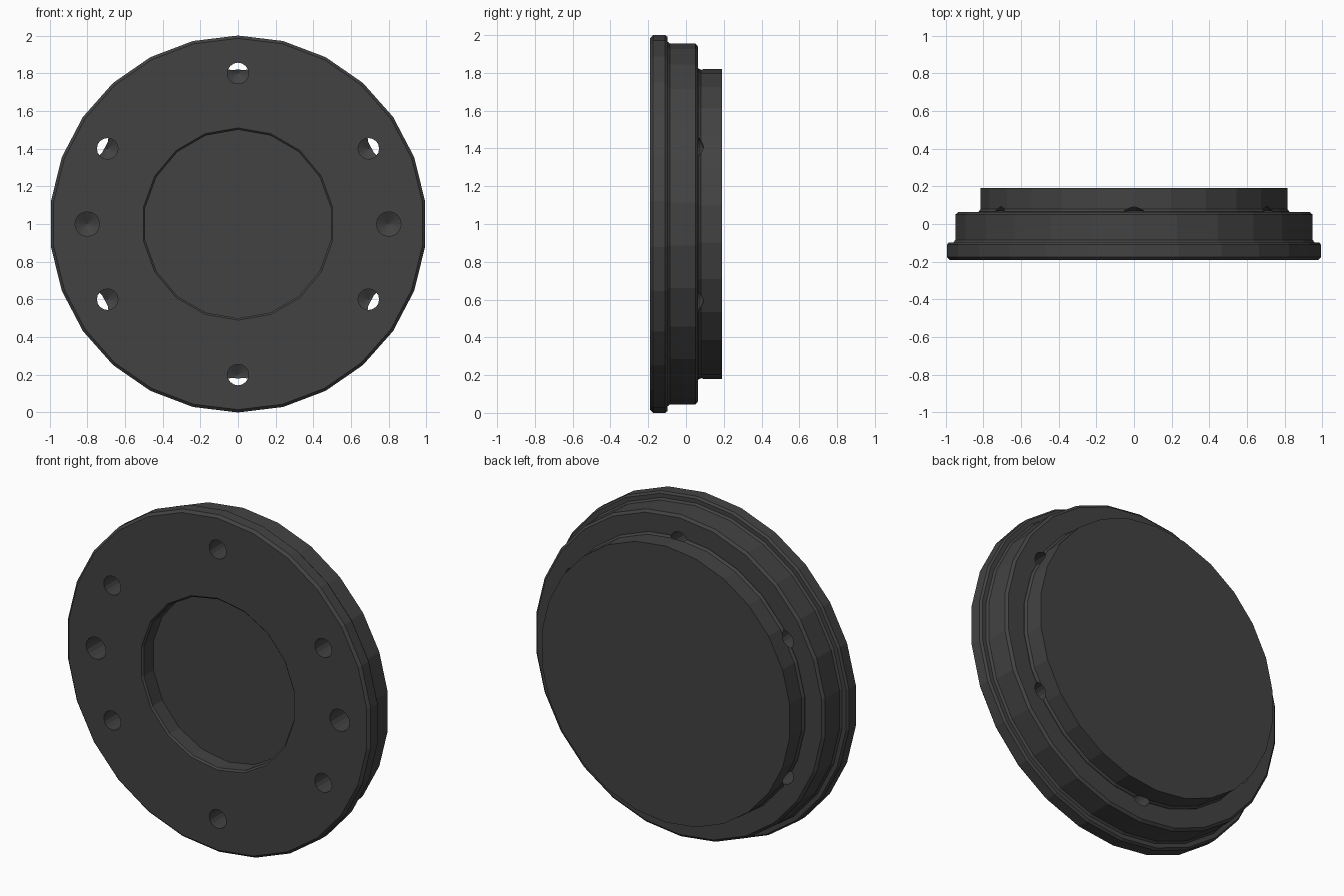
import bpy, bmesh, math

cube = bpy.data.objects.get("Cube")
if cube:
    bpy.data.objects.remove(cube, do_unlink=True)

metal = bpy.data.materials.new("dark_grey_metal")
metal.use_nodes = True
colour = (0.055, 0.055, 0.055, 1)
metal.diffuse_color = colour
metal.node_tree.nodes["Principled BSDF"].inputs["Base Color"].default_value = colour


def lathe(name, profile, sides, x=0.0, z=1.0):
    """Solid of revolution about the y axis from (radius, y) points, front to back."""
    bm = bmesh.new()
    rings = []
    for r, y in profile:
        if r == 0:
            rings.append([bm.verts.new((x, y, z))])
            continue
        angles = [math.tau * i / sides for i in range(sides)]
        rings.append([bm.verts.new((x + r * math.sin(a), y, z + r * math.cos(a)))
                      for a in angles])
    for a, b in zip(rings, rings[1:]):
        for i in range(sides):
            j = (i + 1) % sides
            if len(b) == 1:
                bm.faces.new((a[i], a[j], b[0]))
            else:
                bm.faces.new((a[i], a[j], b[j], b[i]))
    for ring in (rings[0], rings[-1]):
        if len(ring) > 1:
            bm.faces.new(ring)
    bmesh.ops.recalc_face_normals(bm, faces=bm.faces)
    mesh = bpy.data.meshes.new(name)
    bm.to_mesh(mesh)
    bm.free()
    mesh.materials.append(metal)
    obj = bpy.data.objects.new(name, mesh)
    bpy.context.collection.objects.link(obj)
    return obj


def combine(target, tool, operation):
    """Apply a boolean and discard the tool."""
    mod = target.modifiers.new(tool.name, "BOOLEAN")
    mod.object, mod.operation, mod.solver = tool, operation, "EXACT"
    bpy.context.view_layer.objects.active = target
    bpy.ops.object.modifier_apply(modifier=mod.name)
    bpy.data.objects.remove(tool, do_unlink=True)


def drill(name, radius, shoulder, tip, angle):
    """Drill-shaped cutter on the bolt circle."""
    return lathe(name, [(radius, -0.3), (radius, shoulder), (0, tip)], 16,
                 0.8 * math.cos(angle), 1 + 0.8 * math.sin(angle))


# Flange with chamfered rim, stepping down to the middle ring
plate = lathe("flanged_plate", [
    (0.985, -0.19), (1.0, -0.175), (1.0, -0.11), (0.99, -0.097),
    (0.965, -0.097), (0.955, -0.085), (0.955, 0.05), (0.94, 0.063)], 26)

# Rear boss with a small fillet at its base
boss = lathe("rear_boss", [(0.83, 0.0), (0.83, 0.066), (0.82, 0.08), (0.82, 0.19)], 26)
combine(plate, boss, "UNION")

# Central recess with a chamfered lip
recess = lathe("recess_cutter", [(0.525, -0.205), (0.5, -0.18), (0.5, -0.09)], 18)
combine(plate, recess, "DIFFERENCE")

# Six bolt holes that break out beside the boss
for k in range(6):
    hole = drill("bolt_hole_cutter", 0.056, 0.07, 0.1, math.radians(30 + 60 * k))
    combine(plate, hole, "DIFFERENCE")

# Two wider blind holes at the sides
for angle in (0, math.pi):
    combine(plate, drill("blind_hole_cutter", 0.065, 0.0, 0.035, angle), "DIFFERENCE")
